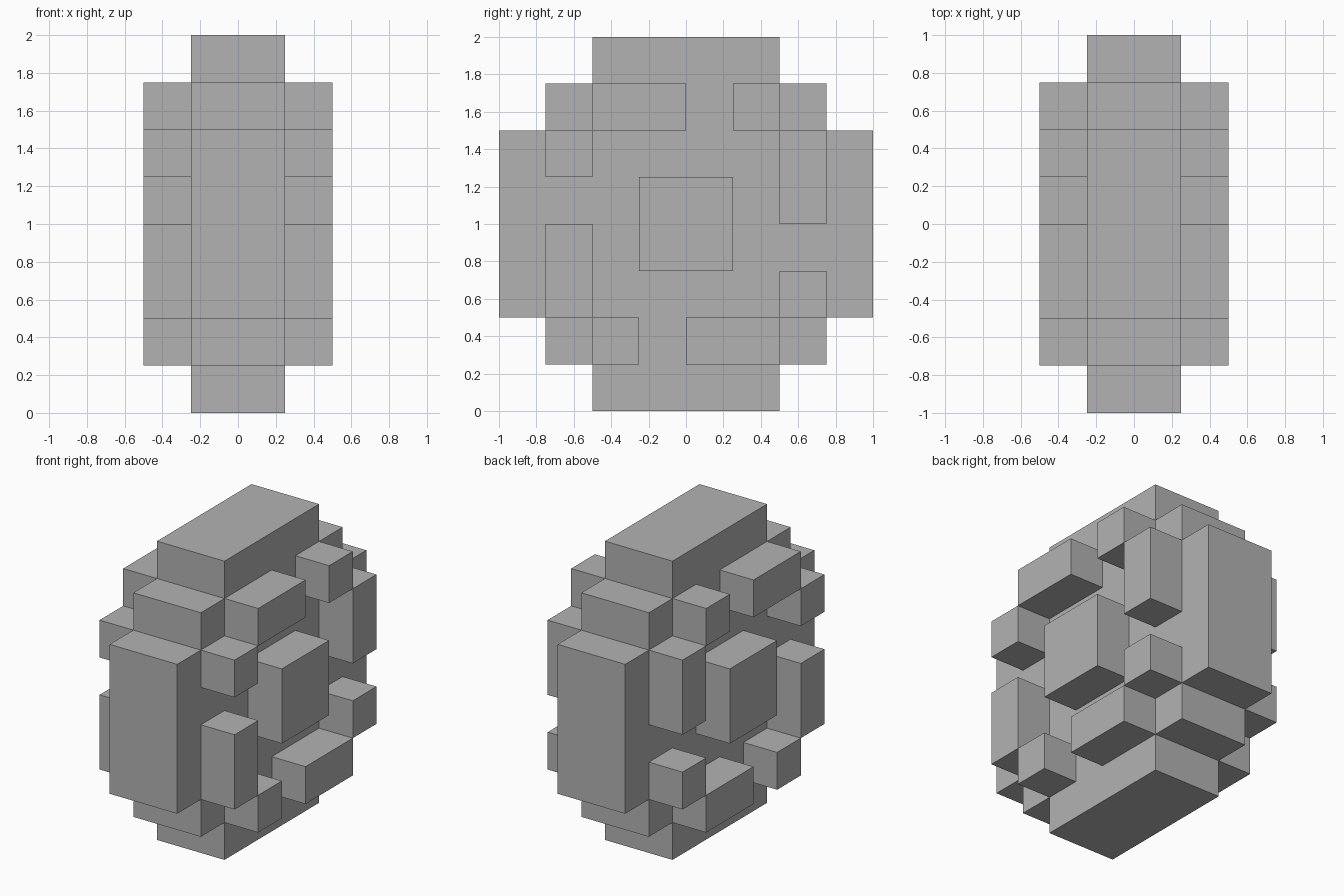
import bpy
import bmesh

cube = bpy.data.objects.get("Cube")
if cube:
    bpy.data.objects.remove(cube, do_unlink=True)

U = 0.25  # size of one grid cell

stone = bpy.data.materials.new("stone grey")
stone.use_nodes = True
grey = (0.45, 0.45, 0.45, 1)
stone.diffuse_color = grey
stone.node_tree.nodes["Principled BSDF"].inputs["Base Color"].default_value = grey


def add_object(name, bm):
    bmesh.ops.recalc_face_normals(bm, faces=bm.faces)
    mesh = bpy.data.meshes.new(name)
    bm.to_mesh(mesh)
    bm.free()
    mesh.materials.append(stone)
    obj = bpy.data.objects.new(name, mesh)
    bpy.context.collection.objects.link(obj)
    return obj


# Stepped disc: one quarter of the outline, turned four times, then extruded in x
quarter = [(4, -2), (4, 2), (3, 2), (3, 3), (2, 3)]
outline = []
y_z = quarter
for turn in range(4):
    outline += y_z
    y_z = [(-z, y) for y, z in y_z]

bm = bmesh.new()
seen = list(dict.fromkeys(outline))
face = bm.faces.new([bm.verts.new((-U, y * U, 1 + z * U)) for y, z in seen])
extruded = bmesh.ops.extrude_face_region(bm, geom=[face])
verts = [v for v in extruded["geom"] if isinstance(v, bmesh.types.BMVert)]
bmesh.ops.translate(bm, verts=verts, vec=(2 * U, 0, 0))
add_object("stepped_disc", bm)

# Raised blocks: first and last cell in y and z, counted from the disc centre
blocks = {
    "hub": (-1, 1, -1, 1),
    "upper_front_block": (-3, -2, 1, 2),
    "lower_front_block": (-3, -2, -2, 0),
    "top_front_block": (-2, 0, 2, 3),
    "top_back_block": (1, 2, 2, 3),
    "upper_back_block": (2, 3, 0, 2),
    "lower_back_block": (2, 3, -2, -1),
    "bottom_back_block": (0, 2, -3, -2),
    "bottom_front_block": (-2, -1, -3, -2),
}
for name, (y0, y1, z0, z1) in blocks.items():
    bm = bmesh.new()
    bmesh.ops.create_cube(bm, size=U)
    bmesh.ops.scale(bm, verts=bm.verts, vec=(1, y1 - y0, z1 - z0))
    bmesh.ops.translate(bm, verts=bm.verts,
                        vec=(1.5 * U, (y0 + y1) * U / 2, 1 + (z0 + z1) * U / 2))
    block = add_object(name, bm)
    # Same block on the other side
    mirror = block.modifiers.new("Mirror", 'MIRROR')
    mirror.use_axis = (True, False, False)
    mirror.use_mirror_merge = False
